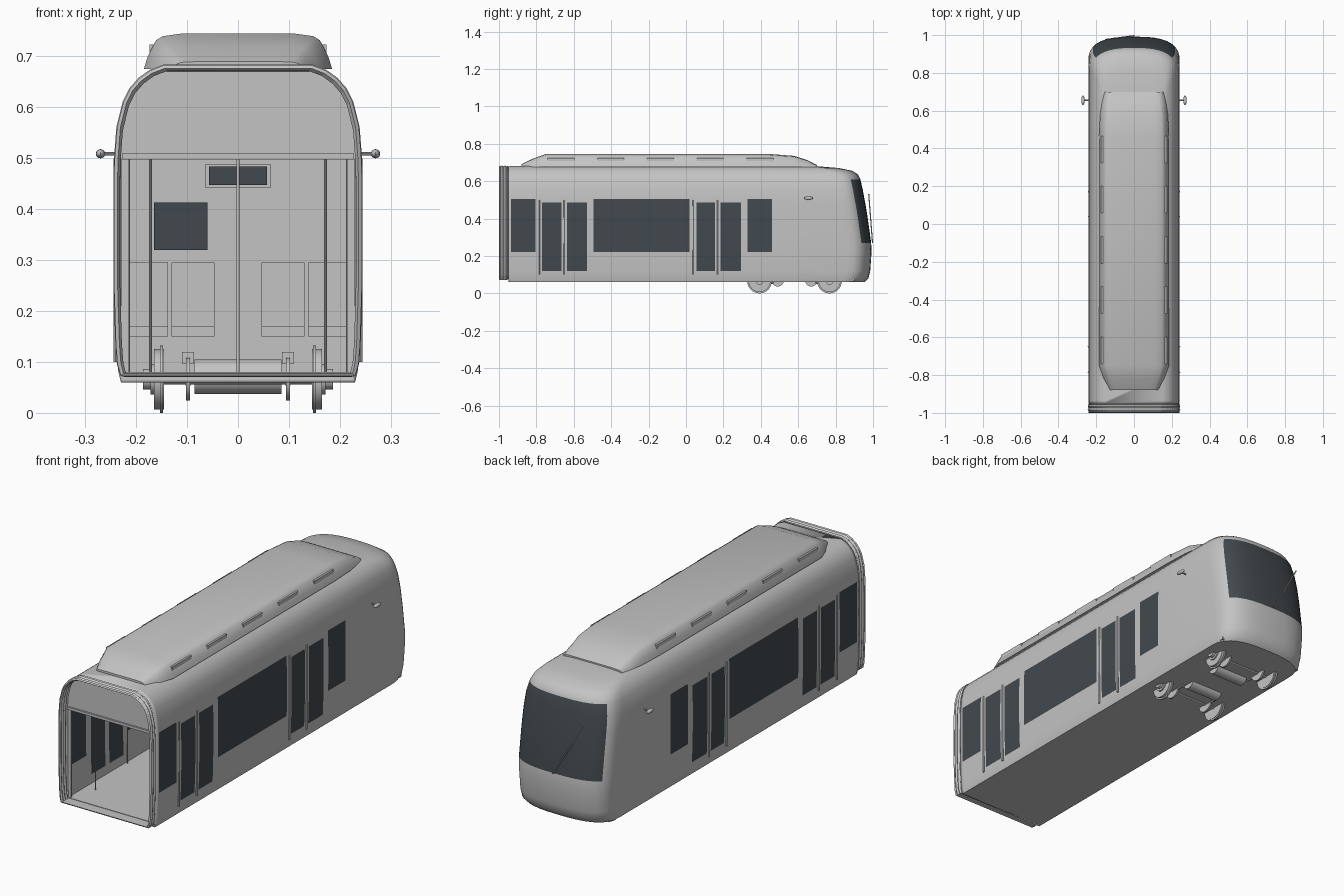
import bpy, bmesh, math
from mathutils import Vector

cube = bpy.data.objects.get("Cube")
if cube:
    bpy.data.objects.remove(cube, do_unlink=True)


def make_material(name, rgb):
    mat = bpy.data.materials.new(name)
    mat.use_nodes = True
    mat.diffuse_color = (*rgb, 1)
    mat.node_tree.nodes["Principled BSDF"].inputs["Base Color"].default_value = (*rgb, 1)
    return mat


GREY = make_material("light grey", (0.55, 0.55, 0.55))
GLASS = make_material("dark glass", (0.055, 0.066, 0.075))


def finish(name, bm, mats=(GREY,), smooth=True, thickness=0):
    bmesh.ops.recalc_face_normals(bm, faces=bm.faces)
    mesh = bpy.data.meshes.new(name)
    bm.to_mesh(mesh)
    bm.free()
    obj = bpy.data.objects.new(name, mesh)
    bpy.context.collection.objects.link(obj)
    for mat in mats:
        mesh.materials.append(mat)
    if smooth:
        bpy.ops.object.select_all(action='DESELECT')
        obj.select_set(True)
        bpy.context.view_layer.objects.active = obj
        bpy.ops.object.shade_smooth_by_angle(angle=math.radians(35))
    if thickness:
        mod = obj.modifiers.new("wall", 'SOLIDIFY')
        mod.thickness = thickness
        mod.offset = -1
    return obj


def box(name, x, y, z, mat=GREY):
    """Box from (low, high) pairs along each axis."""
    bm = bmesh.new()
    bmesh.ops.create_cube(bm, size=1)
    for v in bm.verts:
        v.co = Vector([(a + b) / 2 + c * (b - a) for (a, b), c in zip((x, y, z), v.co)])
    return finish(name, bm, (mat,), smooth=False)


def rod(name, start, end, radius, sides=12):
    """Cylinder between two points."""
    a, b = Vector(start), Vector(end)
    bm = bmesh.new()
    bmesh.ops.create_cone(bm, cap_ends=True, segments=sides, radius1=radius,
                          radius2=radius, depth=(b - a).length)
    turn = (b - a).to_track_quat('Z', 'Y')
    for v in bm.verts:
        v.co = turn @ v.co + (a + b) / 2
    return finish(name, bm)


def loft(rings, closed=False, caps=False):
    """Join rings of points with quads; returns the mesh and (face, row, column)."""
    bm = bmesh.new()
    rows = [[bm.verts.new(p) for p in ring] for ring in rings]
    n = len(rows[0])
    faces = []
    for r, (low, high) in enumerate(zip(rows, rows[1:])):
        for c in range(n if closed else n - 1):
            d = (c + 1) % n
            faces.append((bm.faces.new((low[c], low[d], high[d], high[c])), r, c))
    if caps:
        bm.faces.new(rows[0])
        bm.faces.new(rows[-1])
    return bm, faces


# Body shell: horizontal outlines (height, half width, nose reach)
LEVELS = [(.06, .230, .955), (.08, .235, .975), (.12, .238, .985), (.22, .241, .992),
          (.27, .242, .99), (.4, .242, .972), (.485, .241, .958), (.505, .240, .954),
          (.56, .236, .944), (.61, .224, .932), (.635, .212, .92), (.655, .195, .89),
          (.67, .175, .82), (.68, .15, .70)]
WINDOWS = [(-.935, -.805, .22, .505), (-.77, -.665, .12, .485), (-.635, -.53, .12, .485),
           (-.495, .02, .22, .505), (.055, .155, .12, .485), (.185, .295, .12, .485),
           (.33, .46, .22, .505)]
STATIONS = [-.95] + [y for w in WINDOWS for y in w[:2]]


def outline(z, w, reach):
    half = [(w, y, z) for y in STATIONS]
    for step in range(10):
        t = math.radians(step * 10)
        c = 0 if step == 9 else math.cos(t) ** .74
        half.append((w * c, reach - .13 + .13 * math.sin(t) ** .74, z))
    return half + [(-x, y, h) for x, y, h in reversed(half[:-1])]


bm, faces = loft([outline(*level) for level in LEVELS], caps=True)
columns = 2 * (len(STATIONS) + 9)
for face, row, col in faces:
    k = min(col, columns - 1 - col)
    mid = face.calc_center_median()
    in_window = any(a < mid.y < b and c < mid.z < d for a, b, c, d in WINDOWS)
    in_windshield = k >= len(STATIONS) + 3 and .27 < mid.z < .61
    face.material_index = int(in_window or in_windshield)
finish("body_shell", bm, (GREY, GLASS), thickness=.01)


# Ribbed gangway at the open end
def section(y, grow):
    right = [(w - .005 + grow, y, .078 + (z - .06) * .965 + (grow if z > .5 else 0))
             for z, w, _ in LEVELS]
    return right + [(-x, q, z) for x, q, z in reversed(right)]


ribs = [section(-1 + .0083 * i, -.005 * (i % 2)) for i in range(7)]
bm, _ = loft(ribs, closed=True)
finish("gangway_bellows", bm, smooth=False, thickness=.008)

# Bulkhead above the doorway opening
top = [(w - .004, z - .003) for z, w, _ in LEVELS if z > .5]
edge = top + [(-x, z) for x, z in reversed(top)]
bm, _ = loft([[(x, y, z) for x, z in edge] for y in (-.947, -.937)], closed=True, caps=True)
finish("end_bulkhead", bm, smooth=False)

# Interior lining
box("floor", (-.225, .225), (-.95, .9), (.065, .08))
box("ceiling", (-.228, .228), (-.955, .5), (.498, .51))
box("cab_wall", (-.23, .23), (.5, .51), (.07, .51))
box("cab_door_window", (-.165, -.06), (.494, .5), (.32, .413), GLASS)
box("sign_frame", (-.065, .065), (.494, .5), (.443, .488))
box("sign_panel", (-.057, .057), (.488, .494), (.448, .484), GLASS)
rod("centre_pole_front", (0, -.2, .08), (0, -.2, .5), .003)
rod("centre_pole_rear", (0, .3, .08), (0, .3, .5), .003)

# Roof equipment cover: (position, half width, height)
STEPS = [(-.88, .13, .69), (-.82, .16, .72), (-.75, .185, .745), (.45, .185, .745),
         (.58, .18, .735), (.65, .168, .712), (.70, .155, .686)]


def cover(y, w, h):
    rise = h - .68
    right = [(w, y, .675), (w * .96, y, .68 + rise * .3), (w * .87, y, .68 + rise * .8),
             (w * .8, y, .68 + rise * .92), (w * .6, y, h)]
    return right + [(-x, q, z) for x, q, z in reversed(right)]


bm, _ = loft([cover(*s) for s in STEPS], closed=True, caps=True)
finish("roof_cover", bm)

# Windshield wiper
rod("wiper", (0, .997, .27), (-.15, .977, .53), .003, 8)

# Parts repeated on both sides
for side, s in (("left", 1), ("right", -1)):
    def span(a, b):
        return tuple(sorted((s * a, s * b)))

    box(side + "_jamb", span(.214, .23), (-.945, -.937), (.08, .503))
    for i in range(5):
        y = -.74 + .266 * i
        box(f"{side}_roof_vent_{i + 1}", span(.16, .174), (y, y + .143), (.704, .724))
    # Door rails and interior poles
    for i, y in enumerate((-.785, -.65, .04, .17)):
        rod(f"{side}_door_rail_{i + 1}", (s * .241, y, .1), (s * .241, y, .5), .004, 8)
    for i, y in enumerate((-.82, .02)):
        rod(f"{side}_pole_{i + 1}", (s * .172, y, .08), (s * .172, y, .5), .003, 8)
        rod(f"{side}_wall_pole_{i + 1}", (s * .215, y + .3, .08), (s * .215, y + .3, .5), .003, 8)
    # Seats against the cab wall
    for i, x in enumerate((.046, .137)):
        box(f"{side}_seat_back_{i + 1}", span(x, x + .085), (.482, .5), (.15, .295))
        box(f"{side}_seat_cushion_{i + 1}", span(x, x + .085), (.42, .5), (.15, .17))
    # Side mirror
    rod(side + "_mirror_arm", (s * .235, .655, .509), (s * .27, .655, .509), .003, 8)
    bm = bmesh.new()
    bmesh.ops.create_uvsphere(bm, u_segments=16, v_segments=10, radius=1)
    for v in bm.verts:
        v.co = Vector((s * .27 + v.co.x * .009, .655 + v.co.y * .025, .509 + v.co.z * .009))
    finish(side + "_mirror", bm)
    # Wheels, brake discs and axle boxes
    for i, y in enumerate((.393, .767)):
        def wheel_part(name, x0, x1, r):
            rod(f"{side}_{name}_{i + 1}", (s * x0, y, .066), (s * x1, y, .066), r, 32)
        wheel_part("wheel_tread", .145, .165, .059)
        wheel_part("wheel_flange", .147, .153, .066)
        wheel_part("wheel_hub", .165, .172, .03)
        wheel_part("axle_end", .17, .187, .02)
        wheel_part("brake_disc", .094, .102, .042)
        inner = y + (.05 if i == 0 else -.05)
        box(f"{side}_brake_caliper_{i + 1}", span(.086, .11),
            tuple(sorted((y, inner))), (.097, .12))
        rod(f"{side}_brake_link_{i + 1}", (s * .098, y, .055),
            (s * .098, inner * 1.5 - y * .5, .055), .005, 8)

# Axles and motors
for i, (y, motor) in enumerate(((.393, .49), (.767, .67))):
    rod(f"axle_{i + 1}", (-.15, y, .066), (.15, y, .066), .01)
    rod(f"motor_{i + 1}", (-.085, motor, .071), (.085, motor, .071), .034, 24)
